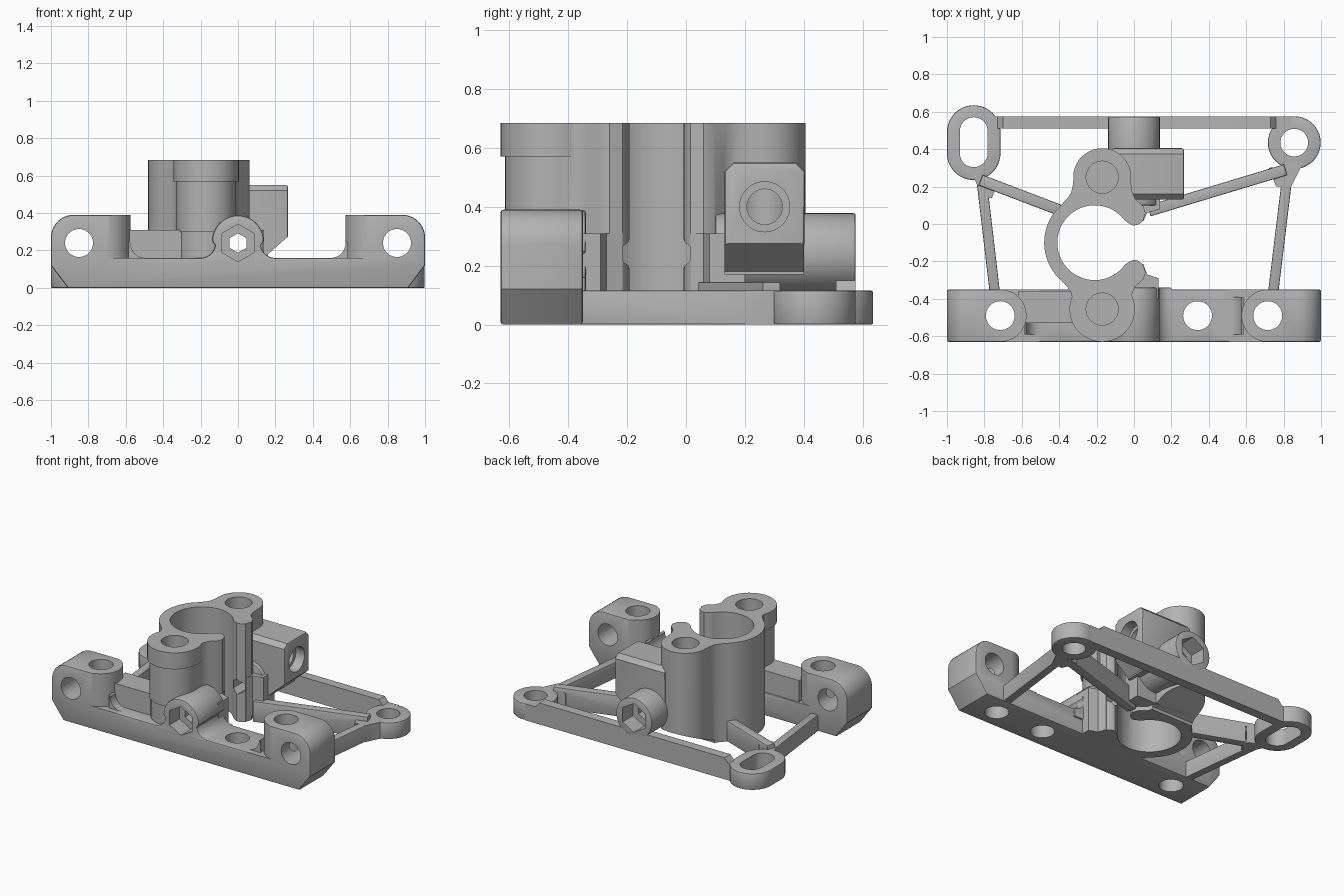
import bpy, bmesh
from math import sin, cos, radians, atan2, hypot

old = bpy.data.objects.get("Cube")
if old:
    bpy.data.objects.remove(old, do_unlink=True)

grey = bpy.data.materials.new("warm_grey")
grey.use_nodes = True
grey.diffuse_color = (0.45, 0.45, 0.45, 1)
grey.node_tree.nodes["Principled BSDF"].inputs["Base Color"].default_value = grey.diffuse_color


def arc(cx, cy, r, start, end, n=24):
    steps = [radians(start + (end - start) * i / n) for i in range(n + 1)]
    return [(cx + r * cos(t), cy + r * sin(t)) for t in steps]


def circle(cx, cy, r, n=40, start=0):
    return arc(cx, cy, r, start, start + 360, n)[:-1]


def prism(points, axis, lo, hi, bevel=0):
    """Extrude a 2D outline along an axis; x takes (y, z), y takes (x, z), z takes (x, y)."""
    place = {"x": lambda a, b, d: (d, a, b),
             "y": lambda a, b, d: (a, d, b),
             "z": lambda a, b, d: (a, b, d)}[axis]
    bm = bmesh.new()
    ends = [[bm.verts.new(place(a, b, d)) for a, b in points] for d in (lo, hi)]
    caps = [bm.faces.new(end) for end in ends]
    n = len(points)
    for i in range(n):
        j = (i + 1) % n
        bm.faces.new((ends[0][i], ends[0][j], ends[1][j], ends[1][i]))
    bmesh.ops.recalc_face_normals(bm, faces=bm.faces)
    if bevel:
        rim = {e for f in caps for e in f.edges}
        bmesh.ops.bevel(bm, geom=list(rim), offset=bevel, segments=2,
                        profile=0.5, affect="EDGES", clamp_overlap=True)
    mesh = bpy.data.meshes.new("part")
    bm.to_mesh(mesh)
    bm.free()
    obj = bpy.data.objects.new("part", mesh)
    bpy.context.collection.objects.link(obj)
    mesh.materials.append(grey)
    return obj


def rect(a0, b0, a1, b1):
    return [(a0, b0), (a1, b0), (a1, b1), (a0, b1)]


def bar(p, q, width):
    dx, dy = q[0] - p[0], q[1] - p[1]
    k = width / 2 / hypot(dx, dy)
    nx, ny = -dy * k, dx * k
    return [(p[0] + nx, p[1] + ny), (q[0] + nx, q[1] + ny),
            (q[0] - nx, q[1] - ny), (p[0] - nx, p[1] - ny)]


def combine(base, others, operation):
    bpy.context.view_layer.objects.active = base
    for other in others:
        mod = base.modifiers.new("join", "BOOLEAN")
        mod.operation, mod.solver, mod.object = operation, "EXACT", other
        bpy.ops.object.modifier_apply(modifier=mod.name)
        bpy.data.objects.remove(other, do_unlink=True)
    return base


def cut(base, cutters):
    return combine(base, cutters, "DIFFERENCE")


def union(base, others):
    return combine(base, others, "UNION")


# Front beam with an upright lug at each end
FRONT, BACK = -0.63, -0.35
MID = (FRONT + BACK) / 2
half = ([(0.91, 0), (1, 0.12)] + arc(0.88, 0.27, 0.12, 0, 90, 10)
        + [(0.5, 0.39), (0.5, 0.16)])
beam = prism(half + [(-x, z) for x, z in reversed(half)], "y", FRONT, BACK, 0.01)
# Round the inner ends of the lugs above the beam floor
for s in (-1, 1):
    inner = [(0.715, MID - 0.2), (0.715, FRONT)] + arc(0.715, MID, 0.14, 270, 90)
    inner += [(0.715, MID + 0.2), (0.4, MID + 0.2), (0.4, MID - 0.2)]
    cut(beam, [prism([(s * x, y) for x, y in inner], "z", 0.16, 0.6)])
    foot = [(0.585, 0.14), (0.585, 0.25)] + arc(0.495, 0.24, 0.08, 0, -90, 8) + [(0.495, 0.14)]
    union(beam, [prism([(s * x, z) for x, z in foot], "y", MID - 0.1, MID + 0.1)])

# Raised wall beside the column and rounded hump for the clamp screw
wall = prism(arc(-0.46, 0.25, 0.06, 90, 90, 1)[:1] + [(-0.2, 0.31), (-0.2, 0.1), (-0.62, 0.1),
             (-0.62, 0.31)], "y", -0.53, -0.36)
hump_side = arc(0.2, 0.24, 0.08, 270, 190, 8)
hump = hump_side + arc(0, 0.25, 0.137, 0, 180) + [(-x, z) for x, z in reversed(hump_side)]
hump += [(-0.2, 0.1), (0.2, 0.1)]
union(beam, [wall, prism(hump, "y", FRONT, -0.34, 0.008)])


# Split clamp: one half outline mirrored across the bore's centre line
AXIS_Y = -0.1
outer = arc(-0.21, 0, 0.27, 180, 132)
outer += [(-0.358, 0.235), (-0.337, 0.265), (-0.328, 0.3)]
outer += arc(-0.17, 0.35, 0.155, 185, -8)
outer += [(-0.012, 0.28), (0.005, 0.235), (0.05, 0.195), (0.062, 0.16),
          (0.047, 0.115), (0.02, 0.095), (-0.005, 0.092), (-0.03, 0.105)]
inside = arc(-0.21, 0, 0.2, 36, 180)
loop = outer + inside
rear_half = [(x, y + AXIS_Y) for x, y in loop]
front_half = [(x, AXIS_Y - y) for x, y in reversed(loop)]
profile = rear_half[:-1] + [(-0.41, AXIS_Y)] + front_half[1:-1]
column = prism(profile, "z", 0, 0.685)
# Sloped underside below the rear socket
cut(column, [prism([(0.15, -0.1), (0.6, -0.1), (0.6, 0.2), (0.17, 0.02)], "x", -0.6, 0.4)])
# Slight collar around the front socket
collar = prism(circle(-0.17, -0.455, 0.175), "z", 0.57, 0.685)
cut(collar, [prism(circle(-0.21, AXIS_Y, 0.2), "z", 0.5, 0.8)])
neck = prism(arc(-0.17, -0.455, 0.16, 0, 360, 40)[:-1], "z", 0.3, 0.58)
# Low clamp jaws on both sides of the split
jaws = [prism([(-0.04, -0.215), (0.05, -0.215), (0.07, -0.27), (0.13, -0.29), (0.13, -0.4),
               (-0.04, -0.4)], "z", 0, 0.31),
        prism([(-0.04, 0.015), (0.05, 0.015), (0.07, 0.06), (0.14, 0.08), (0.14, 0.2),
               (-0.04, 0.2)], "z", 0.03, 0.31)]
union(column, [collar, neck] + jaws)

# Side block with a chamfered face and tapering underside
side = [(0.13, 0.17), (0.4, 0.17), (0.405, 0.52)] + [(0.375, 0.55), (0.16, 0.55), (0.13, 0.52)]
block = prism(side, "x", -0.12, 0.268, 0.012)
cut(block, [prism([(0.16, 0.1), (0.16, 0.18), (0.285, 0.29), (0.4, 0.29), (0.4, 0.1)],
                  "y", 0, 0.6)])
# Rear screw boss
boss = prism(circle(0, 0.24, 0.138), "y", 0.1, 0.575, 0.006)
union(column, [block, boss])

# Rear frame: slotted lug, round lug and slender struts
slot_outline = arc(-0.857, 0.492, 0.143, 0, 180) + arc(-0.857, 0.378, 0.143, 180, 360)
frame = prism(slot_outline, "z", 0, 0.115, 0.006)
parts = [prism(circle(0.857, 0.435, 0.141), "z", 0, 0.115, 0.006)]
paths = [((-0.82, 0.28), (-0.745, -0.36), 0.055, 0.115),
         ((0.83, 0.34), (0.745, -0.36), 0.055, 0.115),
         ((-0.82, 0.235), (-0.40, 0.075), 0.06, 0.145),
         ((0.81, 0.29), (0.08, 0.07), 0.06, 0.145)]
for p, q, width, height in paths:
    parts.append(prism(bar(p, q, width), "z", 0, height, 0.006))
parts.append(prism([(-0.8, 0), (0.84, 0), (0.84, 0.115), (0.76, 0.115), (0.73, 0.15),
                    (-0.70, 0.15), (-0.73, 0.115), (-0.8, 0.115)], "y", 0.51, 0.575))
# Gussets where struts meet
parts.append(prism([(-0.86, 0.26), (-0.72, 0.23), (-0.76, 0.14), (-0.81, 0.14)], "z", 0, 0.115))
parts.append(prism([(0.9, 0.32), (0.72, 0.3), (0.76, 0.2), (0.84, 0.2)], "z", 0, 0.115))
union(frame, parts)


def screw_holes():
    """Clamp screw passage with a hexagonal pocket at each end."""
    return [prism(circle(0, 0.24, 0.052, 6, 30), "y", -1, 1),
            prism(circle(0, 0.24, 0.1, 6, 30), "y", -0.7, -0.52),
            prism(circle(0, 0.24, 0.1, 6, 30), "y", 0.46, 0.7)]


def sockets():
    """Blind holes in the tops of the two column sockets, and the bore."""
    return [prism(circle(-0.17, y, 0.086), "z", 0.33, 1) for y in (-0.455, 0.25)] + [
        prism(circle(-0.21, AXIS_Y, 0.2, 48), "z", -1, 1)]


# Bolt holes through the beam and lugs
beam_holes = [prism(circle(x, MID, 0.077), "z", -1, 1) for x in (-0.715, 0.34, 0.715)]
beam_holes += [prism(circle(s * 0.85, 0.24, 0.075), "y", -1, 0) for s in (-1, 1)]
cut(beam, beam_holes + screw_holes() + sockets())
# Tapped side hole with a wide mouth
side_holes = [prism(circle(0.267, 0.40, 0.06), "x", -0.15, 1),
              prism(circle(0.267, 0.40, 0.085), "x", 0.2, 1)]
cut(column, side_holes + screw_holes() + sockets())
slot = arc(-0.857, 0.497, 0.074, 0, 180) + arc(-0.857, 0.378, 0.074, 180, 360)
frame_holes = [prism(slot, "z", -1, 1), prism(circle(0.857, 0.435, 0.074), "z", -1, 1)]
cut(frame, frame_holes + screw_holes() + sockets())

# Names and smooth shading with crisp edges
for obj, name in ((beam, "front_beam"), (column, "split_clamp_column"), (frame, "rear_frame")):
    obj.name = obj.data.name = name
    bpy.ops.object.select_all(action="DESELECT")
    obj.select_set(True)
    bpy.context.view_layer.objects.active = obj
    bpy.ops.object.shade_smooth_by_angle(angle=radians(30))
